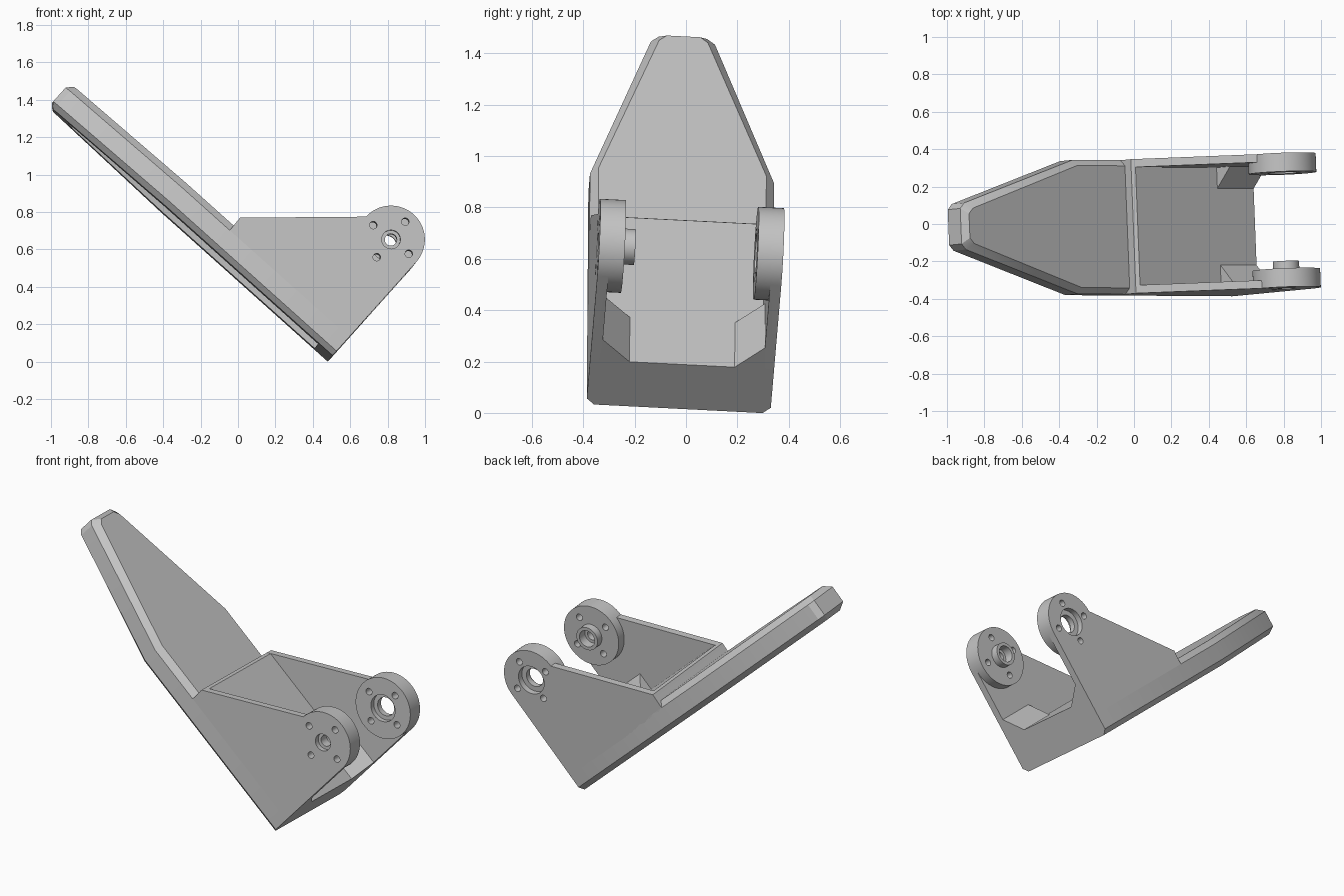
import bpy, bmesh
from math import radians
from mathutils import Vector, Matrix

cube = bpy.data.objects.get("Cube")
if cube:
    bpy.data.objects.remove(cube)

grey = bpy.data.materials.new("matte grey")
grey.use_nodes = True
grey.diffuse_color = (0.55, 0.55, 0.55, 1)
grey.node_tree.nodes["Principled BSDF"].inputs["Base Color"].default_value = (0.55, 0.55, 0.55, 1)

# Local axes: u runs down the arm, v across it, n out of its upper face
U = Vector((0.745, -0.005, -0.667)).normalized()
V = Vector((-0.04, 1, -0.05))
V = (V - U * V.dot(U)).normalized()
N = U.cross(V)
FRAME = Matrix((U, V, N)).transposed().to_4x4()
FRAME.translation = (0.493, -0.03, 0.016)

HALF = 0.359
WALL = 0.043
FLOOR = 0.232
HINGE_U, HINGE_N, HINGE_R = -0.181, 0.67, 0.181
STEP = [(-0.857, 0.11), (-0.857, 0.16), (-0.86, 0.217)]
parts = []


def finish(name, bm):
    bmesh.ops.recalc_face_normals(bm, faces=bm.faces)
    mesh = bpy.data.meshes.new(name)
    bm.to_mesh(mesh)
    bm.free()
    mesh.materials.append(grey)
    ob = bpy.data.objects.new(name, mesh)
    bpy.context.collection.objects.link(ob)
    return ob


def prism(name, points, offset):
    """Extrude a closed outline of 3D points."""
    bm = bmesh.new()
    face = bm.faces.new([bm.verts.new(p) for p in points])
    ext = bmesh.ops.extrude_face_region(bm, geom=[face])["geom"]
    bmesh.ops.translate(bm, vec=offset, verts=[g for g in ext if isinstance(g, bmesh.types.BMVert)])
    return finish(name, bm)


def drum(name, u, n, radius, v0, v1, sides=48):
    """Cylinder lying across the arm."""
    bm = bmesh.new()
    place = Matrix.Translation((u, (v0 + v1) / 2, n)) @ Matrix.Rotation(radians(90), 4, "X")
    bmesh.ops.create_cone(bm, cap_ends=True, segments=sides, radius1=radius, radius2=radius,
                          depth=abs(v1 - v0), matrix=place)
    return finish(name, bm)


def combine(target, tool, operation):
    mod = target.modifiers.new("combine", "BOOLEAN")
    mod.operation = operation
    mod.solver = "EXACT"
    mod.object = tool
    bpy.context.view_layer.objects.active = target
    bpy.ops.object.modifier_apply(modifier=mod.name)
    bpy.data.objects.remove(tool)


# Arm plate: tapered outline with clipped tip corners, chamfered rims and a recess underneath
def ring(n, half, half_tip, tip, base=0.0, clip=0.03):
    side = [(base, half), (base - clip, half), (-1.2, half),
            (tip + clip, half_tip), (tip, half_tip - clip)]
    return [(u, v, n) for u, v in side] + [(u, -v, n) for u, v in reversed(side)]


bm = bmesh.new()
outlines = [ring(0.04, 0.235, 0.06, -1.88, -0.1), ring(0, 0.235, 0.06, -1.88, -0.1),
            ring(0, HALF - 0.03, 0.095, -1.99), ring(0.03, HALF, 0.125, -2.02),
            ring(0.13, HALF, 0.125, -2.02), ring(0.165, HALF - 0.032, 0.095, -1.99)]
layers = [[bm.verts.new(p) for p in outline] for outline in outlines]
bm.faces.new(layers[0])
bm.faces.new(layers[-1])
for low, high in zip(layers, layers[1:]):
    for i in range(len(low)):
        j = (i + 1) % len(low)
        bm.faces.new((low[i], low[j], high[j], high[i]))
parts.append(finish("arm_plate", bm))

# Raised floor between the side walls
floor = [(0, 0.11)] + STEP + [(-0.842, FLOOR), (0, FLOOR)]
parts.append(prism("raised_floor", [(u, -HALF, n) for u, n in floor], (0, 2 * HALF, 0)))

# Side walls with hinge discs, and corner gussets
wall = [(0, 0.11)] + STEP + [(-0.348, 0.684), (HINGE_U, HINGE_N), (0, HINGE_N)]
for side, label in ((-1, "right"), (1, "left")):
    outer, inner = side * HALF, side * (HALF - 0.1)
    body = prism(label + "_hinge_wall", [(u, outer, n) for u, n in wall], (0, -side * WALL, 0))
    combine(body, drum("disc", HINGE_U, HINGE_N, HINGE_R, outer, inner, 64), "UNION")
    if side < 0:
        # Pivot boss, bored from both ends
        combine(body, drum("boss", HINGE_U, HINGE_N, 0.07, inner - 0.03, inner + 0.045), "UNION")
        bores = [(0.05, outer - 0.02, outer + 0.03), (0.032, outer - 0.02, inner + 0.1),
                 (0.05, inner - 0.01, inner + 0.1)]
    else:
        # Bearing socket, counterbored on both faces
        bores = [(0.085, outer + 0.02, outer - 0.035), (0.055, outer + 0.02, inner - 0.02),
                 (0.08, inner + 0.03, inner - 0.02)]
    for radius, v0, v1 in bores:
        combine(body, drum("bore", HINGE_U, HINGE_N, radius, v0, v1), "DIFFERENCE")
    # Four screw holes around the hinge axis
    for k in range(4):
        spot = Matrix.Rotation(radians(90 * k + 3), 2) @ Vector((0.122, 0))
        combine(body, drum("screw", HINGE_U + spot.x, HINGE_N + spot.y, 0.02,
                           outer + side * 0.02, inner - side * 0.02, 20), "DIFFERENCE")
    parts.append(body)
    face = side * (HALF - WALL)
    gusset = [(0, face, FLOOR), (0, side * 0.205, FLOOR), (0, face, 0.34)]
    parts.append(prism(label + "_gusset", gusset, (-0.26, 0, 0)))

# Tilt everything into its resting pose and shade the round parts
bpy.ops.object.select_all(action="DESELECT")
for ob in parts:
    ob.data.transform(FRAME)
    ob.select_set(True)
bpy.context.view_layer.objects.active = parts[0]
bpy.ops.object.shade_smooth_by_angle(angle=radians(25))
